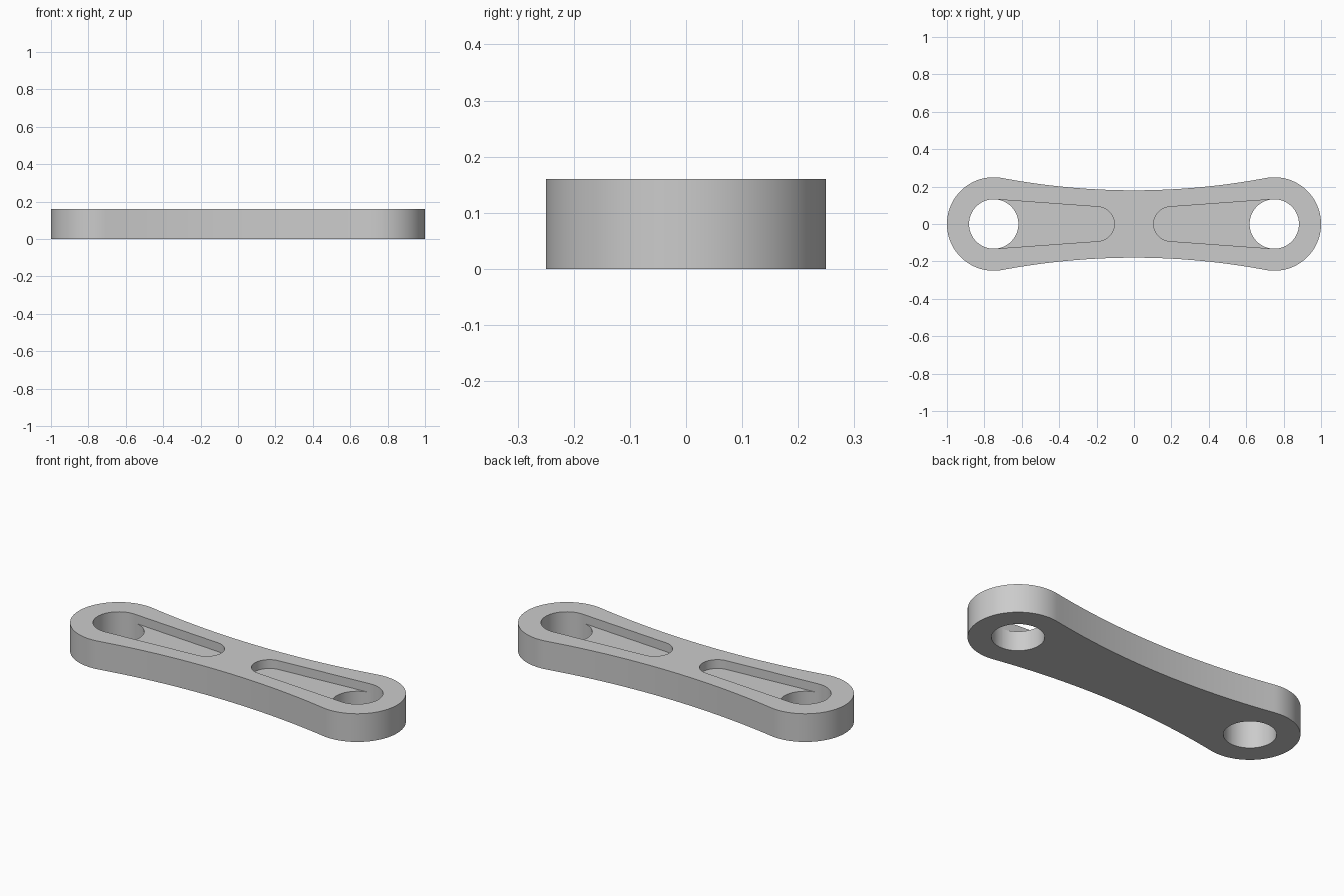
import bpy
import bmesh
from math import asin, atan2, cos, sin, pi, radians

cube = bpy.data.objects.get("Cube")
if cube:
    bpy.data.objects.remove(cube, do_unlink=True)

HEIGHT, FLOOR = 0.16, 0.11          # plate thickness, pocket floor level
EYE_X, EYE_R, HOLE_R = 0.75, 0.25, 0.132
WAIST = 0.18                        # half width at the middle
SLOT_X, SLOT_R = 0.197, 0.092       # small round end of each pocket


def arc(cx, cy, r, a0, a1, n):
    return [(cx + r * cos(a0 + (a1 - a0) * i / n),
             cy + r * sin(a0 + (a1 - a0) * i / n)) for i in range(n + 1)]


def flip(points):
    """Half turn about the z axis."""
    return [(-x, -y) for x, y in points]


# Outline: round ends joined by tangent concave flanks
R = (EYE_X**2 + WAIST**2 - EYE_R**2) / (2 * (EYE_R - WAIST))
side = atan2(WAIST + R, -EYE_X)
sweep = asin(EYE_X / (R + EYE_R))
end = arc(EYE_X, 0, EYE_R, -side, side, 64)
flank = arc(0, WAIST + R, R, -pi / 2 + sweep, -pi / 2 - sweep, 32)[1:-1]
outline = end + flank + flip(end) + flip(flank)

# Pocket: slot end tangent to the bearing hole
t = pi / 2 + asin((HOLE_R - SLOT_R) / (EYE_X - SLOT_X))
hole_far = arc(EYE_X, 0, HOLE_R, -t, t, 40)
hole_near = arc(EYE_X, 0, HOLE_R, t, 2 * pi - t, 36)
slot = arc(SLOT_X, 0, SLOT_R, t, 2 * pi - t, 32)

bm = bmesh.new()
cache = {}


def vert(p, z):
    key = (round(p[0], 5), round(p[1], 5), round(z, 5))
    if key not in cache:
        cache[key] = bm.verts.new((p[0], p[1], z))
    return cache[key]


def wall(points, z0, z1, closed=False):
    pts = points + points[:1] if closed else points
    for a, b in zip(pts, pts[1:]):
        bm.faces.new((vert(a, z0), vert(b, z0), vert(b, z1), vert(a, z1)))


def cap(loops, z):
    """Flat face bounded by closed loops; inner loops become openings."""
    edges = set()
    for pts in loops:
        for a, b in zip(pts, pts[1:] + pts[:1]):
            va, vb = vert(a, z), vert(b, z)
            if va is not vb:
                edges.add(bm.edges.get((va, vb)) or bm.edges.new((va, vb)))
    bmesh.ops.triangle_fill(bm, edges=list(edges), use_beauty=True, use_dissolve=False)


wall(outline, 0, HEIGHT, closed=True)
top_loops, bottom_loops = [outline], [outline]
for turn in (lambda p: p, flip):
    far, near, nose = turn(hole_far), turn(hole_near), turn(slot)
    # Bearing hole: split at the pocket floor level on the open side
    for a, b in zip(far, far[1:]):
        bm.faces.new((vert(a, 0), vert(b, 0), vert(b, HEIGHT), vert(a, HEIGHT)))
    wall(near, 0, FLOOR)
    # Pocket wall and floor
    wall([far[-1]] + nose + [far[0]], FLOOR, HEIGHT)
    cap([nose + near[::-1]], FLOOR)
    top_loops.append(far + nose)
    bottom_loops.append(far + near[1:-1])
cap(top_loops, HEIGHT)
cap(bottom_loops, 0)
bmesh.ops.recalc_face_normals(bm, faces=bm.faces[:])

mesh = bpy.data.meshes.new("link_plate")
bm.to_mesh(mesh)
bm.free()
link = bpy.data.objects.new("link_plate", mesh)
bpy.context.collection.objects.link(link)

# Plain grey metal
grey = bpy.data.materials.new("light_grey")
grey.use_nodes = True
color = (0.6, 0.6, 0.6, 1)
grey.diffuse_color = color
grey.node_tree.nodes["Principled BSDF"].inputs["Base Color"].default_value = color
mesh.materials.append(grey)

bpy.ops.object.select_all(action="DESELECT")
link.select_set(True)
bpy.context.view_layer.objects.active = link
bpy.ops.object.shade_smooth_by_angle(angle=radians(30))
